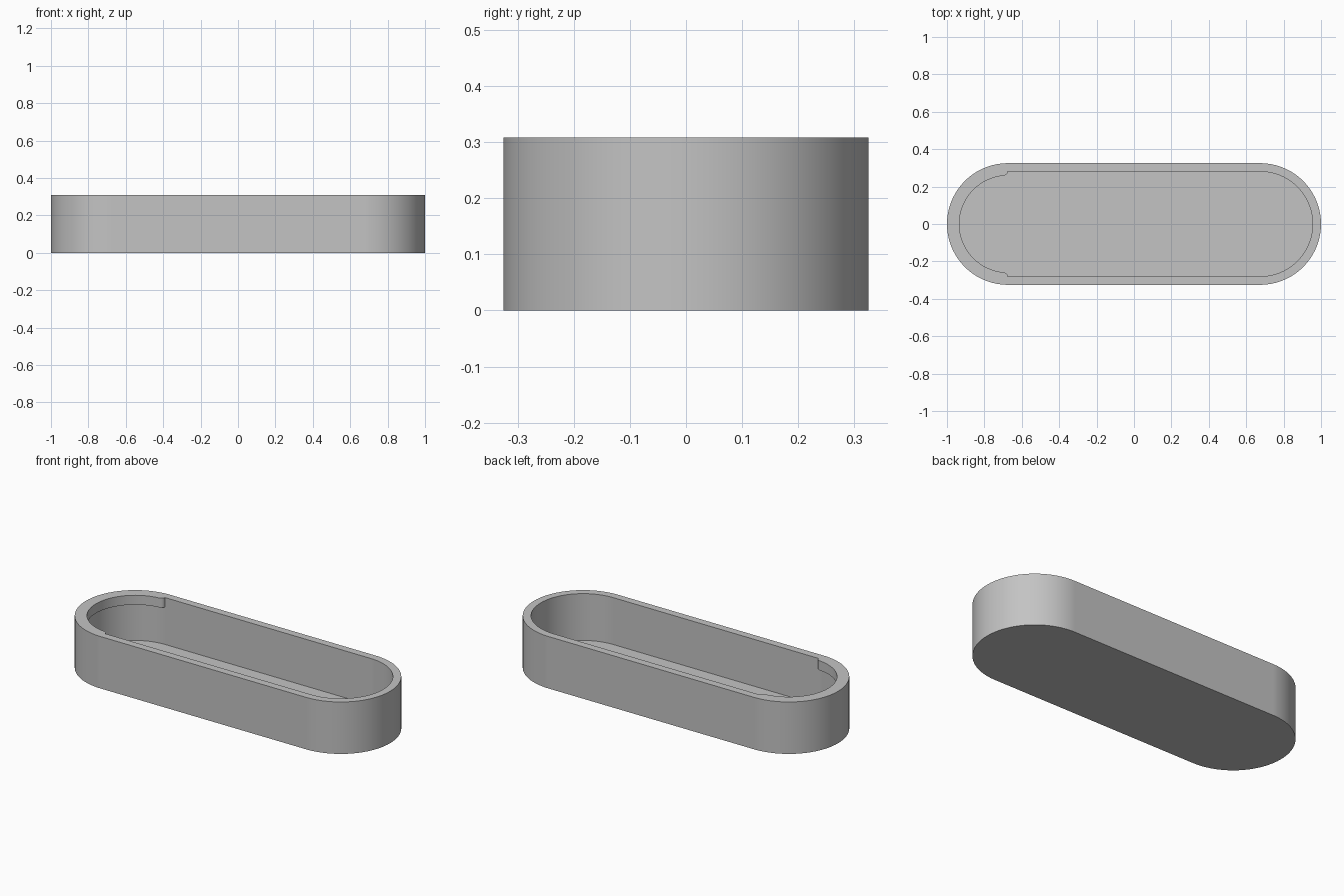
import bpy
import bmesh
from math import cos, sin, radians, sqrt

cube = bpy.data.objects.get("Cube")
if cube:
    bpy.data.objects.remove(cube)

HALF = 0.675      # distance from the middle to each end-arc centre
OUTER = 0.325     # outside radius
INNER = 0.28      # cavity radius
HEIGHT = 0.308
FLOOR = 0.03
LIP = 0.021       # how far the lip reaches into the cavity
LIP_BASE = HEIGHT - 0.056
FILLET = 5.0      # degrees over which each lip end rounds off

# Arc angles, with extra samples where the lip ends are rounded
EASE = [0.4, 1.2, 2.5]
ANGLES = sorted([i * FILLET for i in range(37)] + EASE + [180 - a for a in EASE])

grey = bpy.data.materials.new("matte grey")
grey.use_nodes = True
colour = (0.55, 0.55, 0.55, 1)
grey.diffuse_color = colour
grey.node_tree.nodes["Principled BSDF"].inputs["Base Color"].default_value = colour


def stadium(bm, radius, z, lip=0.0):
    """Ring of vertices with two round ends; the lip narrows the -x end."""
    ring = []
    for side in (1, -1):
        for a in ANGLES:
            r = radius
            if side < 0:
                u = min(1, min(a, 180 - a) / FILLET)
                r -= lip * sqrt(1 - (1 - u) ** 2)
            t = radians(a - 90)
            ring.append(bm.verts.new((side * (HALF + r * cos(t)), side * r * sin(t), z)))
    return ring


bm = bmesh.new()
rings = [
    stadium(bm, OUTER, 0),
    stadium(bm, OUTER, HEIGHT),
    stadium(bm, INNER, HEIGHT, LIP),
    stadium(bm, INNER, LIP_BASE, LIP),
    stadium(bm, INNER, LIP_BASE),
    stadium(bm, INNER, FLOOR),
]

# Outer wall, rim, lip, ledge under the lip and cavity wall
for low, high in zip(rings, rings[1:]):
    for i in range(len(low)):
        j = (i + 1) % len(low)
        bm.faces.new((low[i], low[j], high[j], high[i]))

# Underside and cavity floor
bm.faces.new(rings[0])
bm.faces.new(rings[-1])

# Merge the ledge where there is no lip
bmesh.ops.remove_doubles(bm, verts=bm.verts[:], dist=0.0001)
bmesh.ops.recalc_face_normals(bm, faces=bm.faces[:])

mesh = bpy.data.meshes.new("tray")
bm.to_mesh(mesh)
bm.free()
mesh.materials.append(grey)
tray = bpy.data.objects.new("tray", mesh)
bpy.context.collection.objects.link(tray)

bpy.ops.object.select_all(action="DESELECT")
tray.select_set(True)
bpy.context.view_layer.objects.active = tray
bpy.ops.object.shade_smooth_by_angle(angle=radians(30))
